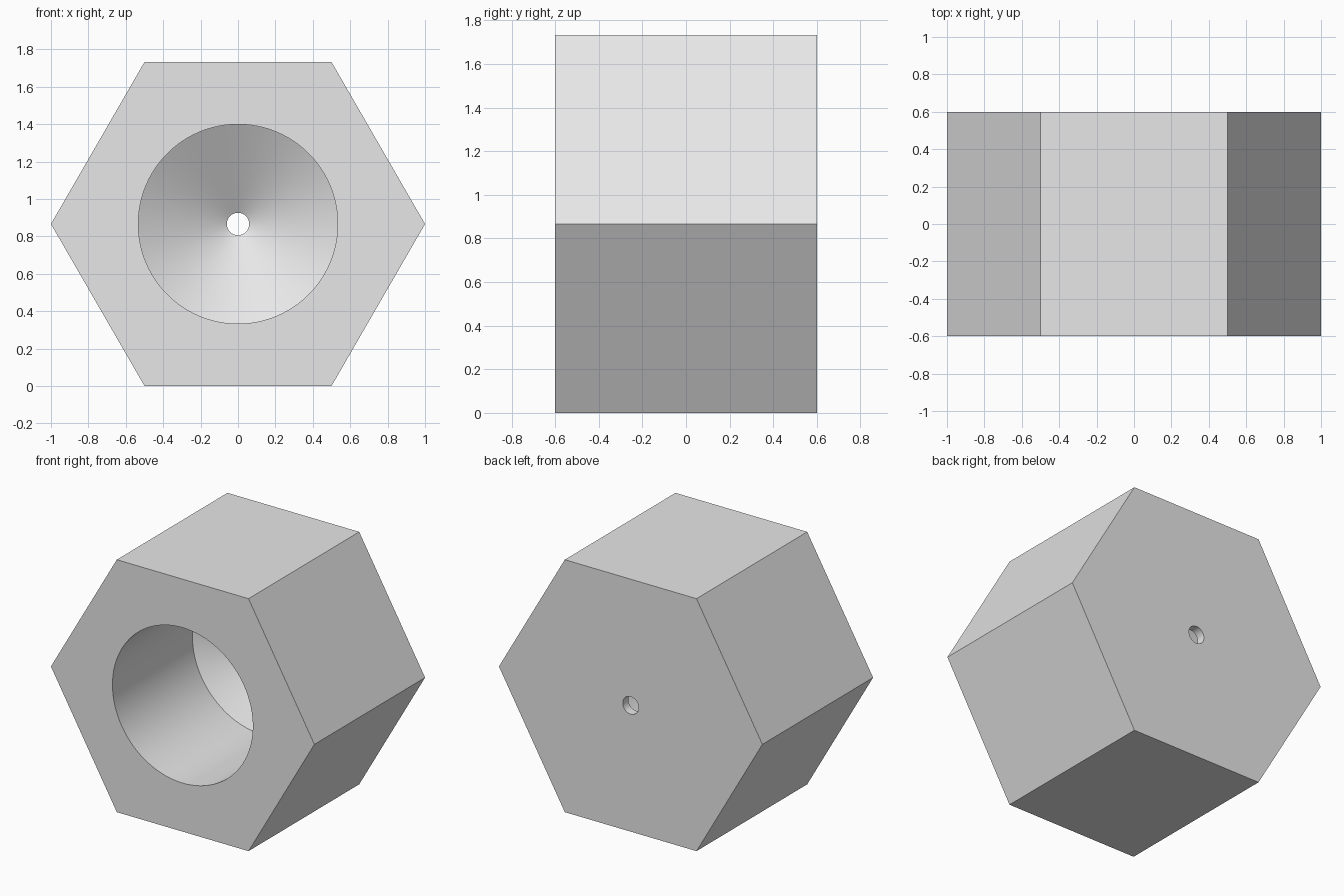
import bpy, bmesh
from math import sin, cos, pi, tan, radians

cube = bpy.data.objects.get("Cube")
if cube:
    bpy.data.objects.remove(cube, do_unlink=True)

HEX_R = 1.0
HALF = 0.6                        # half of the length along y
CENTRE_Z = HEX_R * cos(pi / 6)
BORE_R, HOLE_R = 0.533, 0.06
BORE_END = -HALF + 0.867
CONE_END = BORE_END + (BORE_R - HOLE_R) / tan(radians(60))

grey = bpy.data.materials.new("light grey")
grey.use_nodes = True
grey.diffuse_color = (0.8, 0.8, 0.8, 1)
grey.node_tree.nodes["Principled BSDF"].inputs["Base Color"].default_value = (0.8, 0.8, 0.8, 1)


def lathe(name, profile, sides):
    """Closed solid around the y axis from (radius, y) pairs."""
    bm = bmesh.new()
    rings = []
    for r, y in profile:
        angles = [2 * pi * i / sides for i in range(sides)]
        rings.append([bm.verts.new((r * cos(a), y, r * sin(a))) for a in angles])
    for a, b in zip(rings, rings[1:]):
        for i in range(sides):
            j = (i + 1) % sides
            bm.faces.new((a[i], a[j], b[j], b[i]))
    bm.faces.new(rings[0])
    bm.faces.new(rings[-1])
    bmesh.ops.recalc_face_normals(bm, faces=bm.faces)
    mesh = bpy.data.meshes.new(name)
    bm.to_mesh(mesh)
    bm.free()
    mesh.materials.append(grey)
    obj = bpy.data.objects.new(name, mesh)
    bpy.context.collection.objects.link(obj)
    obj.location.z = CENTRE_Z
    return obj


# Hexagonal body
body = lathe("hex_body", [(HEX_R, -HALF), (HEX_R, HALF)], 6)

# Wide bore, conical bottom and narrow outlet
cutter = lathe("bore_cutter", [(BORE_R, -HALF - 0.1), (BORE_R, BORE_END),
                               (HOLE_R, CONE_END), (HOLE_R, HALF + 0.1)], 96)
cutter.hide_render = True

bore = body.modifiers.new("bore", 'BOOLEAN')
bore.operation = 'DIFFERENCE'
bore.solver = 'EXACT'
bore.object = cutter

# Apply the cut, then smooth the round walls
bpy.ops.object.select_all(action='DESELECT')
body.select_set(True)
bpy.context.view_layer.objects.active = body
bpy.ops.object.modifier_apply(modifier=bore.name)
bpy.data.objects.remove(cutter, do_unlink=True)
bpy.ops.object.shade_smooth_by_angle(angle=radians(30))
